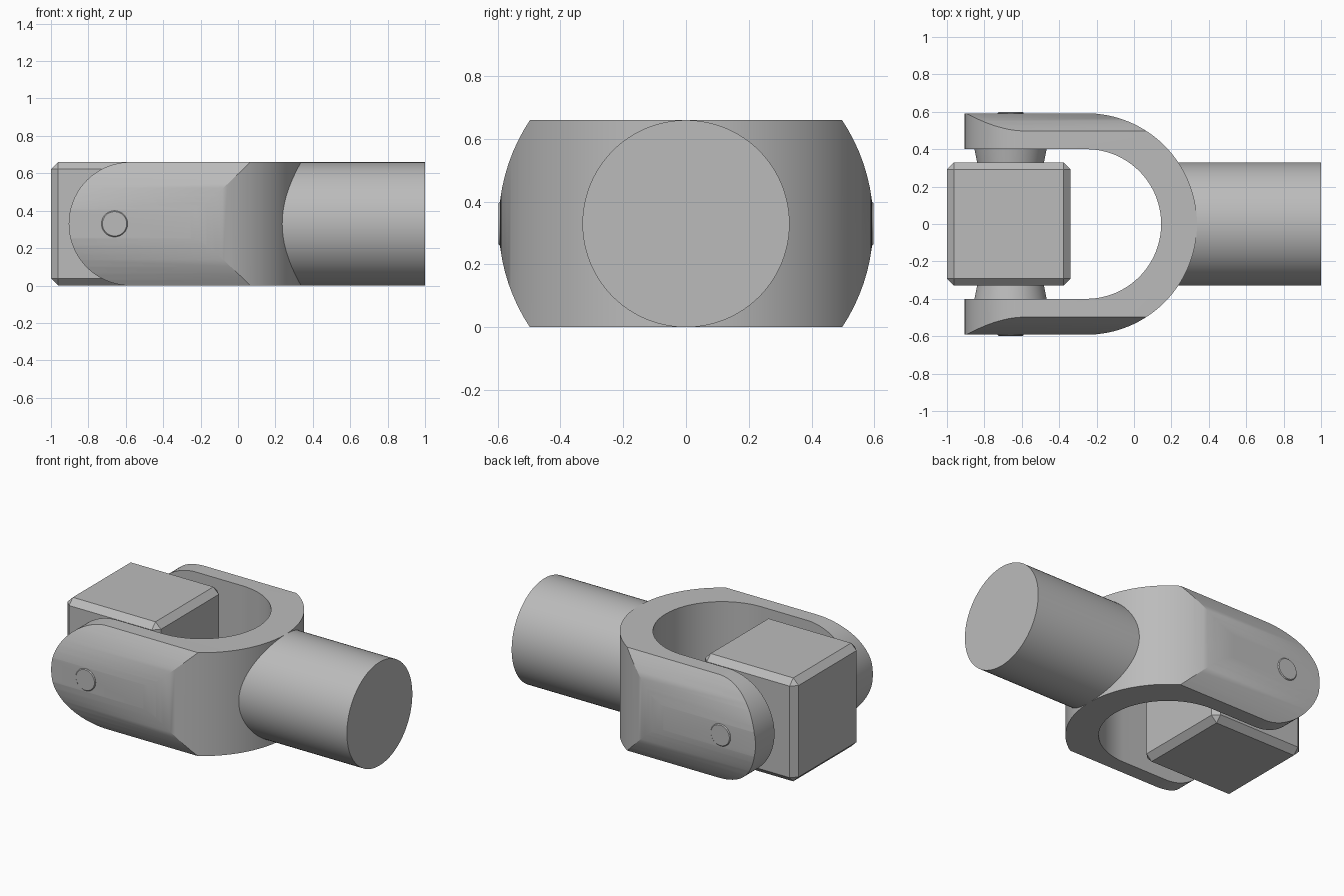
import bpy, bmesh, math
from mathutils import Matrix

if "Cube" in bpy.data.objects:
    bpy.data.objects.remove(bpy.data.objects["Cube"])

MID = 0.33      # axis height and half thickness
PIN_X = -0.66   # cross pin axis
BEND_X = -0.255 # centre of the fork bend

steel = bpy.data.materials.new("steel_grey")
steel.use_nodes = True
steel.diffuse_color = (0.5, 0.5, 0.5, 1)
steel.node_tree.nodes["Principled BSDF"].inputs["Base Color"].default_value = (0.5, 0.5, 0.5, 1)


def finish(name, bm, cutter=False):
    bmesh.ops.recalc_face_normals(bm, faces=bm.faces)
    mesh = bpy.data.meshes.new(name)
    bm.to_mesh(mesh)
    bm.free()
    mesh.materials.append(steel)
    obj = bpy.data.objects.new(name, mesh)
    bpy.context.collection.objects.link(obj)
    if cutter:
        obj.hide_render = True
    return obj


def prism(name, points, to_3d, depth, cutter=False):
    """Extrude a 2D outline by the vector depth."""
    bm = bmesh.new()
    face = bm.faces.new([bm.verts.new(to_3d(a, b)) for a, b in points])
    new = bmesh.ops.extrude_face_region(bm, geom=[face])["geom"]
    bmesh.ops.translate(bm, vec=depth, verts=[v for v in new if isinstance(v, bmesh.types.BMVert)])
    return finish(name, bm, cutter)


def cone(name, r1, r2, start, end, axis, centre, cutter=False, bevel=0):
    """Round part along the x or y axis, between start and end."""
    bm = bmesh.new()
    bmesh.ops.create_cone(bm, cap_ends=True, segments=96, radius1=r1, radius2=r2, depth=end - start)
    if bevel:
        rim = [e for e in bm.edges if abs(e.verts[0].co.z - e.verts[1].co.z) < 1e-5 and e.verts[0].co.z > 0]
        bmesh.ops.bevel(bm, geom=rim, offset=bevel, segments=1, affect='EDGES')
    half = math.pi / 2
    turn = Matrix.Rotation(half, 4, 'Y') if axis == 'X' else Matrix.Rotation(-half, 4, 'X')
    mid = (start + end) / 2
    place = (mid, centre, MID) if axis == 'X' else (centre, mid, MID)
    bm.transform(Matrix.Translation(place) @ turn)
    return finish(name, bm, cutter)


def arc(cx, cy, r, a0, a1, n=64):
    steps = [math.radians(a0 + (a1 - a0) * i / n) for i in range(n + 1)]
    return [(cx + r * math.cos(a), cy + r * math.sin(a)) for a in steps]


def cut(obj, cutter, operation):
    mod = obj.modifiers.new(operation.lower(), 'BOOLEAN')
    mod.operation, mod.object, mod.solver = operation, cutter, 'EXACT'
    bpy.context.view_layer.objects.active = obj
    bpy.ops.object.modifier_apply(modifier=mod.name)
    bpy.data.objects.remove(cutter)


def smooth(obj):
    bpy.ops.object.select_all(action='DESELECT')
    obj.select_set(True)
    bpy.context.view_layer.objects.active = obj
    bpy.ops.object.shade_smooth_by_angle(angle=math.radians(25))


# Fork: U outline, trimmed by a side stadium and a lengthwise cylinder
outer, inner = 0.592, 0.4
outline = [(-1.1, -outer)] + arc(BEND_X, 0, outer, -90, 90) + [(-1.1, outer), (-1.1, inner)]
outline += arc(BEND_X, 0, inner, 90, -90) + [(-1.1, -inner)]
fork = prism("fork", outline, lambda a, b: (a, b, -0.1), (0, 0, 0.86))
stadium = arc(-0.575, MID, MID, 90, 270) + [(0.6, 0), (0.6, 2 * MID)]
cut(fork, prism("side_trim", stadium, lambda a, b: (a, -0.8, b), (0, 1.6, 0), True), 'INTERSECT')
cut(fork, cone("round_trim", 0.597, 0.597, -1.3, 0.8, 'X', 0, True), 'INTERSECT')

# Shaft
shaft = cone("shaft", MID, MID, 0.2, 1.0, 'X', 0)

# Centre block with chamfered edges and a through bore
bm = bmesh.new()
bmesh.ops.create_cube(bm, size=2 * MID)
bmesh.ops.bevel(bm, geom=list(bm.edges), offset=0.038, segments=1, affect='EDGES')
bm.transform(Matrix.Translation((-0.67, 0, MID)))
block = finish("centre_block", bm)
cut(block, cone("bore", 0.203, 0.203, -1.2, 0, 'X', 0, True), 'DIFFERENCE')

# Collars and pins on both sides
parts = [fork, shaft, block]
for side, s in (("back", 1), ("front", -1)):
    collar = cone(side + "_collar", 0.176, 0.195, 0.315, 0.41, 'Y', PIN_X)
    pin = cone(side + "_pin", 0.07, 0.07, 0.38, 0.598, 'Y', PIN_X, bevel=0.005)
    for obj in (collar, pin):
        if s < 0:
            obj.data.transform(Matrix.Scale(-1, 4, (0, 1, 0)))
            obj.data.flip_normals()
        parts.append(obj)

for obj in parts:
    smooth(obj)
